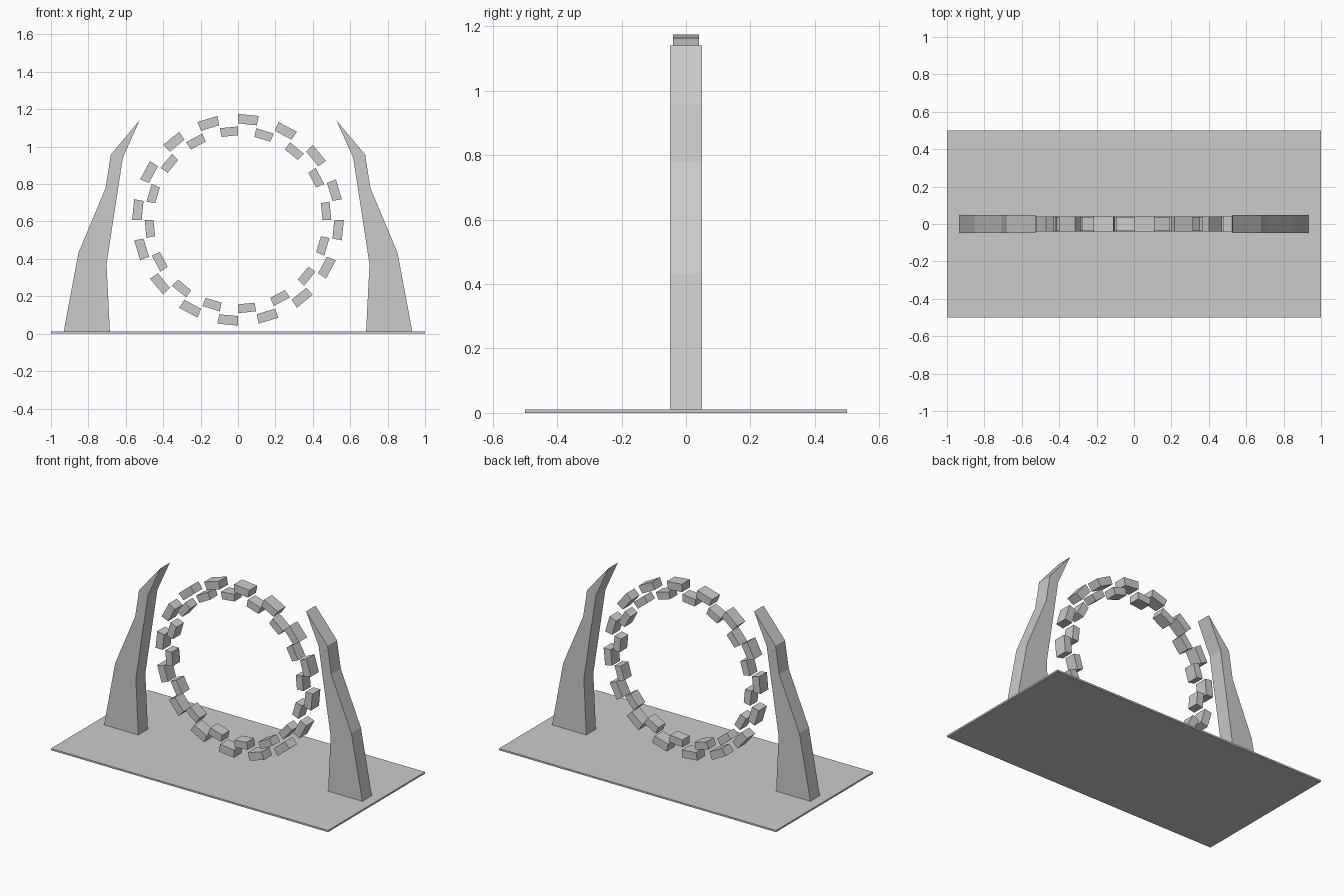
import bpy, bmesh
from math import sin, cos, pi

if "Cube" in bpy.data.objects:
    bpy.data.objects.remove(bpy.data.objects["Cube"])

def prism(bm, pts, half_depth):
    """Extrude an x-z outline symmetrically along y."""
    front = [bm.verts.new((x, -half_depth, z)) for x, z in pts]
    back = [bm.verts.new((x, half_depth, z)) for x, z in pts]
    bm.faces.new(front)
    bm.faces.new(back[::-1])
    n = len(pts)
    for i in range(n):
        j = (i + 1) % n
        bm.faces.new((front[i], back[i], back[j], front[j]))

def make_object(name, outlines, half_depth):
    bm = bmesh.new()
    for pts in outlines:
        prism(bm, pts, half_depth)
    bmesh.ops.recalc_face_normals(bm, faces=bm.faces)
    mesh = bpy.data.meshes.new(name)
    bm.to_mesh(mesh)
    bm.free()
    ob = bpy.data.objects.new(name, mesh)
    bpy.context.collection.objects.link(ob)
    return ob

# Thin base plate
TOP = 0.011
make_object("base_plate", [[(-1, 0), (1, 0), (1, TOP), (-1, TOP)]], 0.5)

# Two curved, tapering claw pillars
claw = [(0.932, TOP), (0.853, 0.433), (0.708, 0.778), (0.68, 0.957),
        (0.526, 1.141), (0.616, 0.94), (0.703, 0.372), (0.685, TOP)]
for name, side in (("right_pillar", 1), ("left_pillar", -1)):
    make_object(name, [[(side * x, z) for x, z in claw]], 0.049)

# Two staggered rings of floating blocks: every other 1/32 segment
CENTRE_Z = 0.609
STEP = 2 * pi / 32

def ring(name, r_in, r_out, phase, half_depth):
    blocks = []
    for k in range(16):
        a = (2 * k + phase) * STEP
        b = a + STEP
        blocks.append([(r * sin(t), CENTRE_Z + r * cos(t))
                       for r, t in ((r_in, a), (r_out, a), (r_out, b), (r_in, b))])
    make_object(name, blocks, half_depth)

ring("outer_ring_blocks", 0.515, 0.566, 0, 0.041)
ring("inner_ring_blocks", 0.452, 0.499, -1, 0.038)
